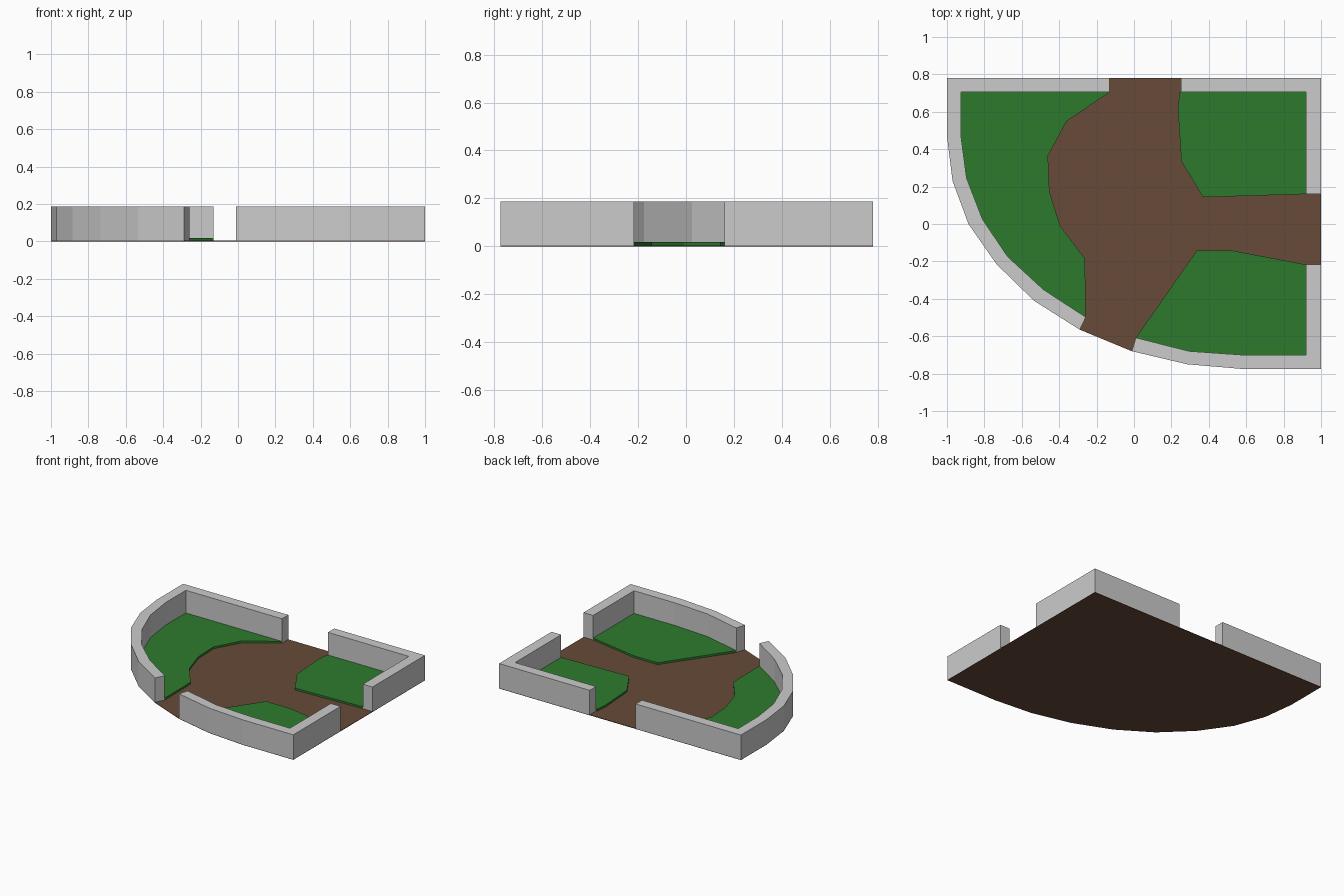
import bpy
import bmesh

if "Cube" in bpy.data.objects:
    bpy.data.objects.remove(bpy.data.objects["Cube"])


def material(name, rgb):
    m = bpy.data.materials.new(name)
    m.diffuse_color = (*rgb, 1)
    m.use_nodes = True
    m.node_tree.nodes["Principled BSDF"].inputs["Base Color"].default_value = m.diffuse_color
    return m


def prism(name, outline, z0, z1, mat=None):
    """Extrude a flat outline from z0 up to z1."""
    bm = bmesh.new()
    face = bm.faces.new([bm.verts.new((x, y, z0)) for x, y in outline])
    ext = bmesh.ops.extrude_face_region(bm, geom=[face], use_keep_orig=True)
    for v in ext["geom"]:
        if isinstance(v, bmesh.types.BMVert):
            v.co.z = z1
    bmesh.ops.recalc_face_normals(bm, faces=bm.faces)
    mesh = bpy.data.meshes.new(name)
    bm.to_mesh(mesh)
    bm.free()
    if mat:
        mesh.materials.append(mat)
    obj = bpy.data.objects.new(name, mesh)
    bpy.context.collection.objects.link(obj)
    return obj


GROUND, GRASS, WALL = 0.004, 0.018, 0.187
green = material("grass_green", (0.027, 0.195, 0.027))
brown = material("path_brown", (0.135, 0.07, 0.04))

# Wall runs, outer and inner edges, split by the three gateways
left_out = [(-0.13, 0.78), (-1, 0.78), (-1, 0.47), (-0.97, 0.23), (-0.885, 0),
            (-0.735, -0.215), (-0.535, -0.41), (-0.29, -0.565)]
left_in = [(-0.13, 0.705), (-0.925, 0.705), (-0.925, 0.47), (-0.895, 0.245),
           (-0.81, 0.025), (-0.675, -0.175), (-0.485, -0.35), (-0.258, -0.498)]
front_out = [(-0.012, -0.68), (0.285, -0.75), (0.58, -0.775), (1, -0.775), (1, -0.217)]
front_in = [(0.01, -0.608), (0.295, -0.68), (0.58, -0.7), (0.92, -0.7), (0.92, -0.217)]
back_out = [(1, 0.16), (1, 0.78), (0.25, 0.78)]
back_in = [(0.92, 0.16), (0.92, 0.705), (0.25, 0.705)]

# Dirt ground slab under everything
prism("dirt_ground", left_out + front_out + back_out, 0, GROUND, brown)

# Boundary walls
for name, outer, inner in (("left_wall", left_out, left_in),
                           ("front_right_wall", front_out, front_in),
                           ("back_right_wall", back_out, back_in)):
    prism(name, outer + inner[::-1], GROUND, WALL)

# Lawns: inner wall edge closed by the path edge
prism("left_lawn", left_in + [(-0.262, -0.185), (-0.395, -0.01), (-0.452, 0.175),
                              (-0.46, 0.365), (-0.36, 0.55)], GROUND, GRASS, green)
prism("front_right_lawn", front_in + [(0.53, -0.143), (0.335, -0.143)],
      GROUND, GRASS, green)
prism("back_right_lawn", back_in[:2] + [(0.243, 0.705), (0.235, 0.61), (0.253, 0.335),
                                        (0.37, 0.143)], GROUND, GRASS, green)
